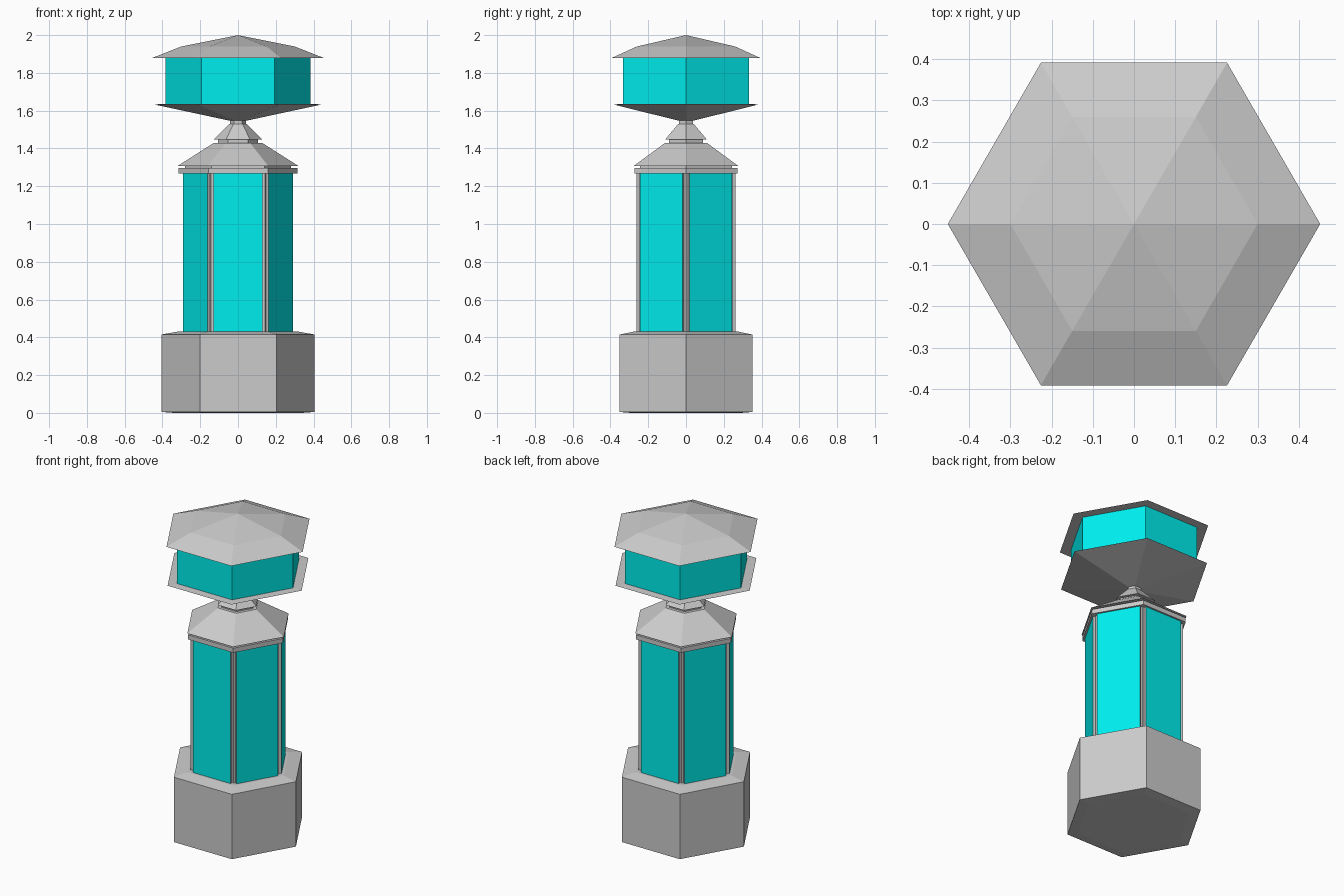
import bpy, bmesh, math
from mathutils import Matrix

if "Cube" in bpy.data.objects:
    bpy.data.objects.remove(bpy.data.objects["Cube"])

cyan = bpy.data.materials.new("cyan_glass")
cyan.diffuse_color = (0.0, 0.85, 0.85, 1)
cyan.use_nodes = True
cyan.node_tree.nodes["Principled BSDF"].inputs["Base Color"].default_value = cyan.diffuse_color
grey = bpy.data.materials.new("grey_metal")
grey.diffuse_color = (0.5, 0.5, 0.5, 1)
grey.use_nodes = True
grey.node_tree.nodes["Principled BSDF"].inputs["Base Color"].default_value = grey.diffuse_color


def finish(bm, name, mats=()):
    bmesh.ops.recalc_face_normals(bm, faces=bm.faces)
    me = bpy.data.meshes.new(name)
    bm.to_mesh(me)
    bm.free()
    for m in mats:
        me.materials.append(m)
    ob = bpy.data.objects.new(name, me)
    bpy.context.collection.objects.link(ob)
    return ob


def hex_lathe(name, profile, mats=()):
    """Six-sided solid from (radius, z) pairs, corners on the x axis."""
    bm = bmesh.new()
    rings = []
    for r, z in profile:
        if r == 0:
            rings.append([bm.verts.new((0, 0, z))] * 6)
        else:
            rings.append([bm.verts.new((r * math.cos(i * math.pi / 3),
                                        r * math.sin(i * math.pi / 3), z)) for i in range(6)])
    for a, b in zip(rings, rings[1:]):
        for i in range(6):
            j = (i + 1) % 6
            bm.faces.new(list(dict.fromkeys((a[i], a[j], b[j], b[i]))))
    for ring, (r, z) in ((rings[0], profile[0]), (rings[-1], profile[-1])):
        if r:
            bm.faces.new(ring)
    return finish(bm, name, mats)


# plinth with slightly sloped top and bottom
hex_lathe("base", [(0.34, 0), (0.405, 0.005), (0.405, 0.415), (0.32, 0.43)])

# column core, seen as posts at the corners
hex_lathe("column_core", [(0.285, 0.42), (0.285, 1.28)])

# glazed panels: cyan front, grey edges
for k in range(6):
    bm = bmesh.new()
    bmesh.ops.create_cube(bm, size=1, matrix=Matrix.Translation((0.252, 0, 0.85))
                          @ Matrix.Diagonal((0.02, 0.262, 0.84, 1)))
    for f in bm.faces:
        f.material_index = 0 if f.calc_center_median().x > 0.26 else 1
    bm.transform(Matrix.Rotation(math.radians(30 + 60 * k), 4, 'Z'))
    finish(bm, f"column_panel_{k + 1}", (cyan, grey))

# collar, shadow gap and shoulder roof
hex_lathe("collar", [(0.315, 1.268), (0.315, 1.297)])
hex_lathe("collar_gap", [(0.28, 1.29), (0.28, 1.31)])
hex_lathe("shoulder_roof", [(0.32, 1.307), (0.127, 1.43)])

# neck pieces
hex_lathe("neck_ring", [(0.105, 1.425), (0.105, 1.45)])
hex_lathe("neck_cone", [(0.127, 1.448), (0.047, 1.53)])
hex_lathe("neck_stem", [(0.042, 1.525), (0.042, 1.56)])

# lamp head
hex_lathe("lamp_tray", [(0.045, 1.547), (0.445, 1.633), (0.4, 1.635)])
hex_lathe("lamp_glass", [(0.385, 1.633), (0.385, 1.882)], (cyan,))
hex_lathe("lamp_roof", [(0.452, 1.88), (0.30, 1.94), (0, 2.0)])
